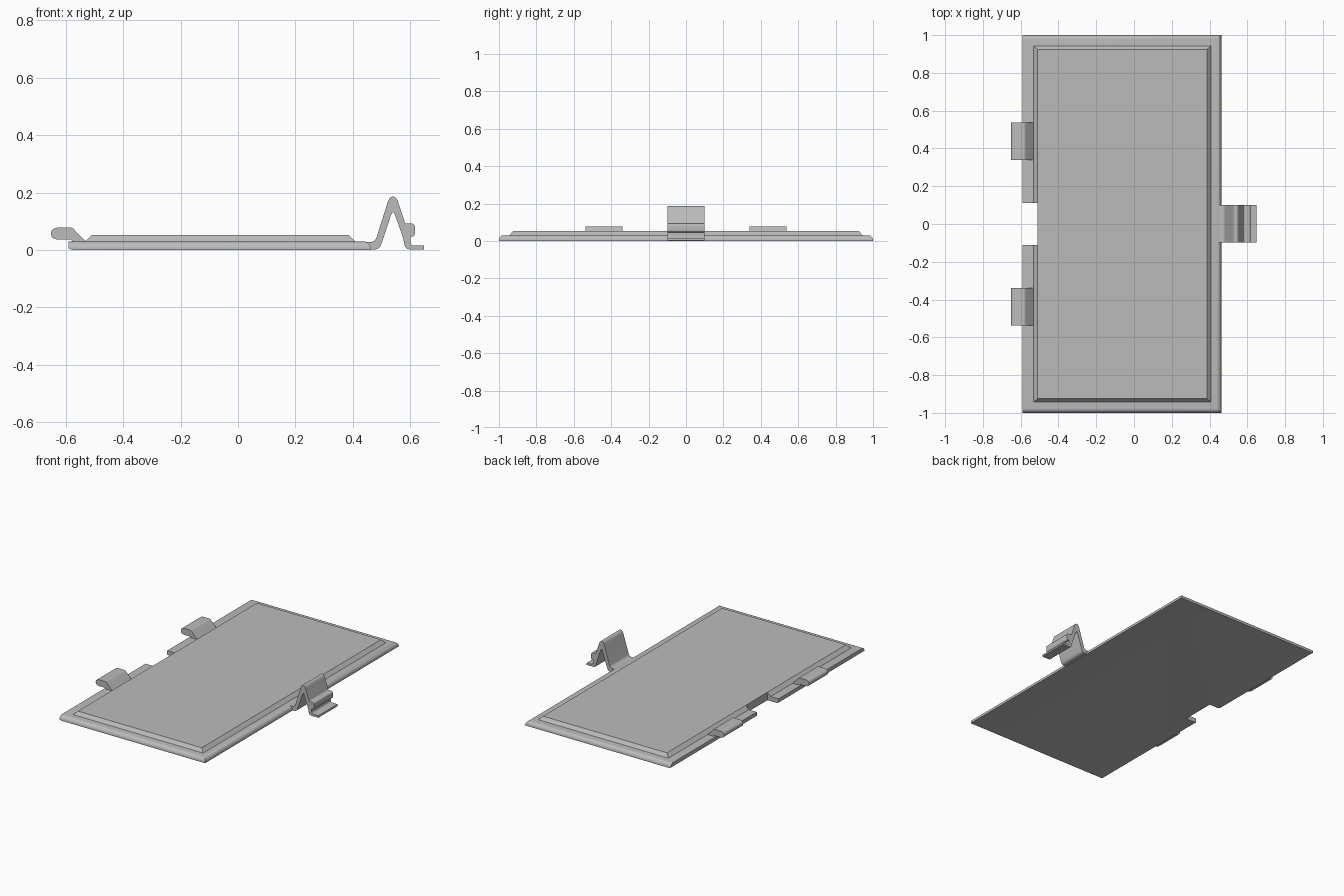
import bpy, bmesh, math
from mathutils import Vector

old = bpy.data.objects.get("Cube")
if old:
    bpy.data.objects.remove(old, do_unlink=True)

grey = bpy.data.materials.new("mid grey plastic")
grey.use_nodes = True
grey.diffuse_color = (0.5, 0.5, 0.5, 1)
grey.node_tree.nodes["Principled BSDF"].inputs["Base Color"].default_value = (0.5, 0.5, 0.5, 1)


def finish(name, bm):
    bmesh.ops.recalc_face_normals(bm, faces=bm.faces)
    mesh = bpy.data.meshes.new(name)
    bm.to_mesh(mesh)
    bm.free()
    mesh.materials.append(grey)
    obj = bpy.data.objects.new(name, mesh)
    bpy.context.collection.objects.link(obj)
    return obj


def activate(obj):
    bpy.ops.object.select_all(action='DESELECT')
    obj.select_set(True)
    bpy.context.view_layer.objects.active = obj


def smooth(obj):
    activate(obj)
    bpy.ops.object.shade_smooth_by_angle(angle=math.radians(32))


def loft(name, rings):
    """Stack rectangles given as (x0, x1, half_y, z) into a closed solid."""
    bm = bmesh.new()
    loops = [[bm.verts.new(p) for p in ((a, -h, z), (b, -h, z), (b, h, z), (a, h, z))]
             for a, b, h, z in rings]
    for low, high in zip(loops, loops[1:]):
        for i in range(4):
            j = (i + 1) % 4
            bm.faces.new((low[i], low[j], high[j], high[i]))
    bm.faces.new(loops[0][::-1])
    bm.faces.new(loops[-1])
    return finish(name, bm)


def rounded(corners, steps=6):
    """Turn (x, z, radius) corners into an outline with curved corners."""
    out = []
    for i, (x, z, r) in enumerate(corners):
        c = Vector((x, z))
        if not r:
            out.append(c)
            continue
        before = Vector(corners[i - 1][:2]) - c
        after = Vector(corners[(i + 1) % len(corners)][:2]) - c
        a = c + before.normalized() * min(r, before.length * 0.49)
        b = c + after.normalized() * min(r, after.length * 0.49)
        for k in range(steps + 1):
            t = k / steps
            out.append(a * (1 - t) ** 2 + c * 2 * t * (1 - t) + b * t * t)
    return out


def extrude(name, corners, y0, y1):
    bm = bmesh.new()
    face = bm.faces.new([bm.verts.new((p.x, y0, p.y)) for p in rounded(corners)])
    new = bmesh.ops.extrude_face_region(bm, geom=[face])["geom"]
    bmesh.ops.translate(bm, vec=(0, y1 - y0, 0),
                        verts=[v for v in new if isinstance(v, bmesh.types.BMVert)])
    return finish(name, bm)


# Base plate: rounded upper rim on three sides, hinge side square on top
LEFT, RIGHT, R = -0.59, 0.462, 0.025
rings = [(LEFT + 0.015, RIGHT, 1, 0), (LEFT + 0.005, RIGHT, 1, 0.003)]
for k in range(9):
    t = math.radians(90 * k / 8)
    inset = R * (1 - math.cos(t))
    rings.append((LEFT, RIGHT - inset, 1 - inset, 0.005 + R * math.sin(t)))
plate = loft("cover_plate", rings)

# Raised inner panel with sloping borders
panel = loft("raised_panel", [(-0.535, 0.41, 0.945, 0.028),
                              (-0.533, 0.408, 0.943, 0.03),
                              (-0.51, 0.386, 0.925, 0.052)])

# Notch in the hinge edge, cut through plate and panel
cutter = loft("notch_cutter", [(-0.7, -0.51, 0.112, -0.1), (-0.7, -0.51, 0.112, 0.2)])
cutter.hide_render = True
for obj in (plate, panel):
    mod = obj.modifiers.new("notch", 'BOOLEAN')
    mod.operation, mod.solver, mod.object = 'DIFFERENCE', 'EXACT', cutter
    activate(obj)
    bpy.ops.object.modifier_apply(modifier=mod.name)
    smooth(obj)
bpy.data.objects.remove(cutter, do_unlink=True)

# Hinge tabs
tab = [(-0.53, 0.028, 0), (-0.578, 0.078, 0.006), (-0.652, 0.078, 0.03),
       (-0.652, 0.036, 0.03), (-0.583, 0.036, 0), (-0.575, 0.028, 0)]
for name, side in (("left_hinge_tab", 1), ("right_hinge_tab", -1)):
    smooth(extrude(name, tab, side * 0.34, side * 0.538))

# Springy snap clip with catch ridge and foot
clip = [(0.43, 0.002, 0), (0.492, 0.001, 0.02), (0.505, 0.035, 0.02),
        (0.54, 0.143, 0.025), (0.578, 0.035, 0.02), (0.582, 0.002, 0.02),
        (0.649, 0.002, 0), (0.649, 0.016, 0.005), (0.601, 0.016, 0.012),
        (0.601, 0.047, 0.004), (0.617, 0.047, 0.014), (0.617, 0.092, 0.014),
        (0.583, 0.092, 0.004), (0.552, 0.186, 0.022), (0.528, 0.186, 0.022),
        (0.478, 0.028, 0.016), (0.43, 0.028, 0)]
smooth(extrude("snap_clip", clip, -0.098, 0.1))
